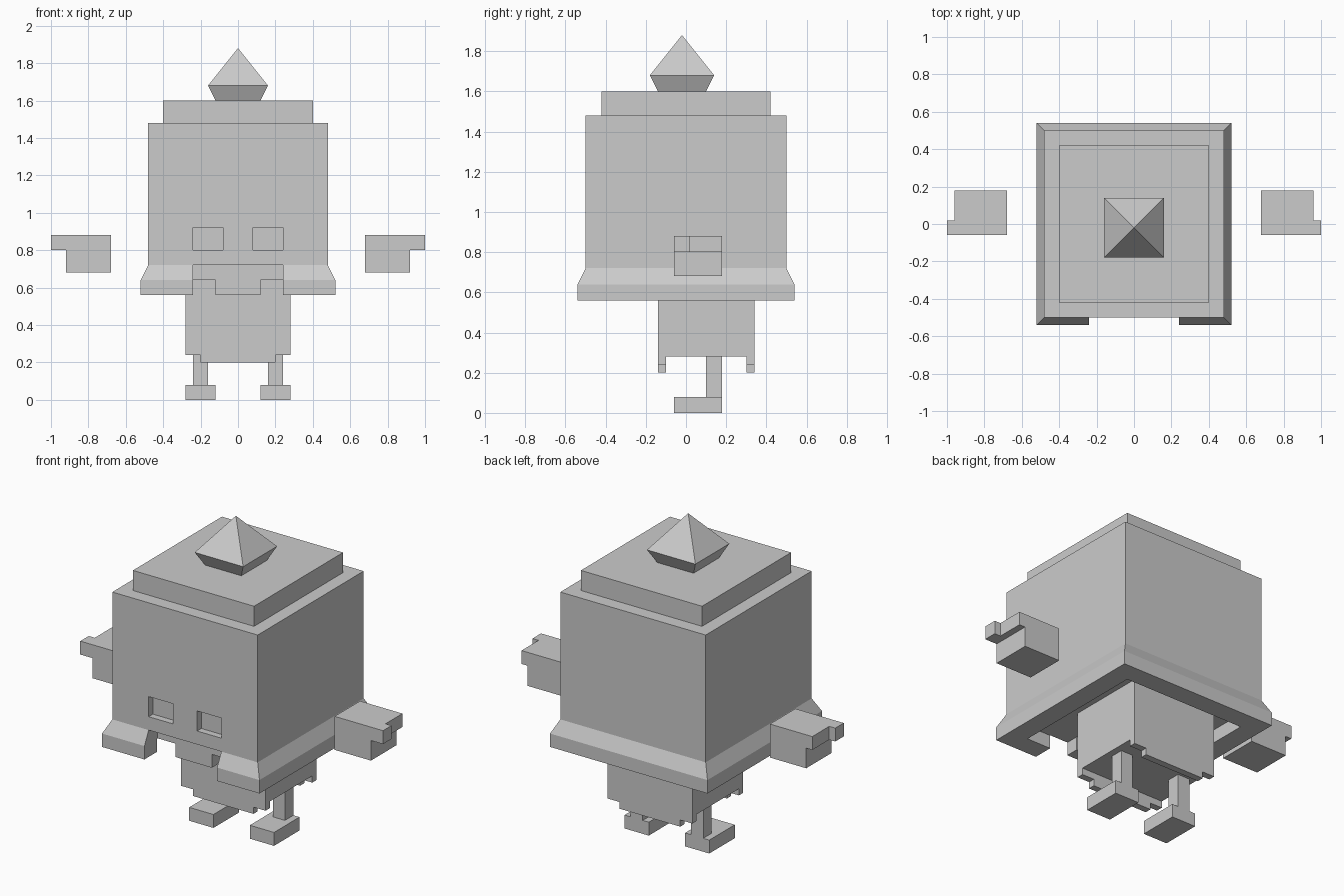
import bpy
import bmesh
from mathutils import Vector

cube = bpy.data.objects.get("Cube")
if cube:
    bpy.data.objects.remove(cube, do_unlink=True)

# Single grey material
grey = bpy.data.materials.new("plain grey")
grey.use_nodes = True
GREY = (0.6, 0.6, 0.6, 1.0)
grey.diffuse_color = GREY
grey.node_tree.nodes["Principled BSDF"].inputs["Base Color"].default_value = GREY


def finish(name, bm):
    """Clean the mesh and turn it into a flat-shaded object."""
    bmesh.ops.remove_doubles(bm, verts=bm.verts, dist=1e-5)
    bmesh.ops.recalc_face_normals(bm, faces=bm.faces)
    mesh = bpy.data.meshes.new(name)
    bm.to_mesh(mesh)
    bm.free()
    mesh.materials.append(grey)
    obj = bpy.data.objects.new(name, mesh)
    bpy.context.collection.objects.link(obj)
    return obj


def box(name, x, y, z):
    """Box from (min, max) pairs on each axis."""
    bm = bmesh.new()
    bmesh.ops.create_cube(bm, size=1)
    for v in bm.verts:
        v.co = Vector([(a + b) / 2 + c * abs(b - a)
                       for (a, b), c in zip((x, y, z), v.co)])
    return finish(name, bm)


def prism(name, outline, offset):
    """Extrude a flat 3D outline along an offset vector."""
    bm = bmesh.new()
    face = bm.faces.new([bm.verts.new(p) for p in outline])
    geom = bmesh.ops.extrude_face_region(bm, geom=[face])["geom"]
    moved = [g for g in geom if isinstance(g, bmesh.types.BMVert)]
    bmesh.ops.translate(bm, verts=moved, vec=offset)
    if not face.is_valid or len(bm.faces) < len(outline) + 2:
        bm.faces.new([v for v in bm.verts if v not in moved])
    return finish(name, bm)


def loft(name, rings, y0=0.0):
    """Stack rectangles (half width, half depth, height), capped at both ends."""
    bm = bmesh.new()
    loops = []
    for hx, hy, z in rings:
        loops.append([bm.verts.new((sx * hx, y0 + sy * hy, z))
                      for sx, sy in ((-1, -1), (1, -1), (1, 1), (-1, 1))])
    for low, high in zip(loops, loops[1:]):
        for i in range(4):
            j = (i + 1) % 4
            bm.faces.new((low[i], low[j], high[j], high[i]))
    bm.faces.new(loops[0][::-1])
    bm.faces.new(loops[-1])
    bmesh.ops.dissolve_degenerate(bm, dist=1e-5, edges=bm.edges)
    return finish(name, bm)


def cut(target, cutter):
    """Subtract the cutter and discard it."""
    cutter.hide_render = True
    mod = target.modifiers.new("cut", "BOOLEAN")
    mod.operation = "DIFFERENCE"
    mod.solver = "EXACT"
    mod.object = cutter
    bpy.context.view_layer.objects.active = target
    bpy.ops.object.modifier_apply(modifier=mod.name)
    bpy.data.objects.remove(cutter, do_unlink=True)


# Head: recessed underside, flared brim, walls and raised lid
head = loft("head", [
    (0.40, 0.42, 0.64), (0.40, 0.42, 0.56),
    (0.52, 0.54, 0.56), (0.52, 0.54, 0.64),
    (0.48, 0.50, 0.72), (0.48, 0.50, 1.48),
    (0.40, 0.42, 1.48), (0.40, 0.42, 1.60)])

# Mouth opening through the front brim, and two eye recesses
cut(head, box("mouth_cutter", (-0.24, 0.24), (-0.7, -0.418), (0.5, 0.72)))
for s in (-1, 1):
    cut(head, box("eye_cutter", (s * 0.16 - 0.08, s * 0.16 + 0.08),
                  (-0.6, -0.46), (0.80, 0.92)))

# Tooth block hanging in the mouth opening
box("mouth_block", (-0.12, 0.12), (-0.418, -0.34), (0.56, 0.65))

# Gem on the lid
loft("top_gem", [(0.12, 0.12, 1.60), (0.16, 0.16, 1.68), (0, 0, 1.88)], y0=-0.02)

# Body with a stepped fringe at the front and back
box("body", (-0.28, 0.28), (-0.14, 0.34), (0.28, 0.65))
fringe = [(-0.28, 0.28), (-0.28, 0.24), (-0.20, 0.24), (-0.20, 0.20),
          (0.20, 0.20), (0.20, 0.24), (0.28, 0.24), (0.28, 0.28)]
for name, y in (("front_fringe", -0.14), ("back_fringe", 0.30)):
    prism(name, [(x, y, z) for x, z in fringe], (0, 0.04, 0))

# Arms with a forward finger, legs and feet
hand = [(0.68, -0.06), (1.0, -0.06), (1.0, 0.02), (0.96, 0.02),
        (0.96, 0.18), (0.68, 0.18)]
for side, s in (("left", 1), ("right", -1)):
    def span(a, b):
        return tuple(sorted((s * a, s * b)))
    prism(side + "_hand", [(s * x, y, 0.80) for x, y in hand], (0, 0, 0.08))
    box(side + "_arm", span(0.68, 0.92), (-0.06, 0.18), (0.68, 0.80))
    box(side + "_leg", span(0.16, 0.24), (0.10, 0.18), (0.08, 0.30))
    box(side + "_foot", span(0.12, 0.28), (-0.06, 0.18), (0.0, 0.08))
